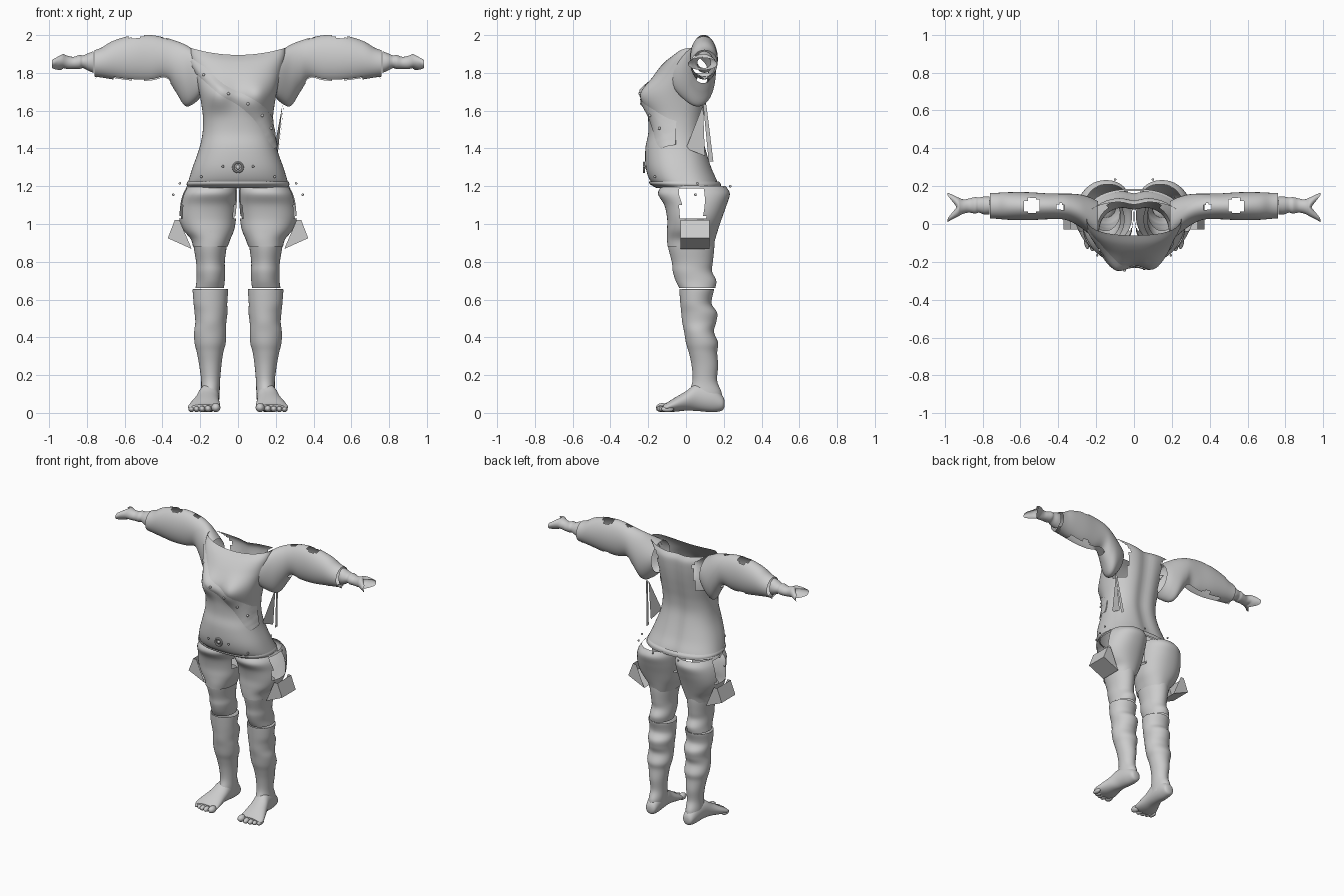
import bpy, bmesh, math
from mathutils import Vector

if "Cube" in bpy.data.objects:
    bpy.data.objects.remove(bpy.data.objects["Cube"])

GREY = bpy.data.materials.new("plain_grey")
GREY.diffuse_color = (0.6, 0.6, 0.6, 1)
GREY.use_nodes = True
GREY.node_tree.nodes["Principled BSDF"].inputs["Base Color"].default_value = GREY.diffuse_color


def finish(name, bm, angle=50):
    bmesh.ops.recalc_face_normals(bm, faces=bm.faces)
    me = bpy.data.meshes.new(name)
    bm.to_mesh(me)
    bm.free()
    me.materials.append(GREY)
    ob = bpy.data.objects.new(name, me)
    bpy.context.collection.objects.link(ob)
    bpy.ops.object.select_all(action='DESELECT')
    ob.select_set(True)
    bpy.context.view_layer.objects.active = ob
    bpy.ops.object.shade_smooth_by_angle(angle=math.radians(angle))
    return ob


def spline(rows, steps=5):
    """Catmull-Rom through rows of numbers."""
    out = []
    for i in range(len(rows) - 1):
        p = [rows[max(0, min(len(rows) - 1, i + k))] for k in (-1, 0, 1, 2)]
        for s in range(steps):
            t = s / steps
            out.append([0.5 * (2*b + (c-a)*t + (2*a-5*b+4*c-d)*t*t + (3*b-a-3*c+d)*t**3)
                        for a, b, c, d in zip(*p)])
    return out + [list(rows[-1])]


def ellipse_point(row, axis, ang, power):
    """Row is position, then low and high limits across both other axes."""
    t, u0, u1, v0, v1 = row
    c, s = math.cos(ang), math.sin(ang)
    u = (u0+u1)/2 + (u1-u0)/2 * math.copysign(abs(c)**power, c)
    v = (v0+v1)/2 + (v1-v0)/2 * math.copysign(abs(s)**power, s)
    return Vector({'x': (t, u, v), 'y': (u, t, v), 'z': (u, v, t)}[axis])


def loft(name, rows, axis, side=1, n=40, power=1.0, cap=False, cut=None, warp=None):
    bm = bmesh.new()
    rings = []
    for row in spline(rows):
        ring = []
        for k in range(n):
            p = ellipse_point(row, axis, 2*math.pi*k/n, power)
            if warp:
                p = warp(p)
            p.x *= side
            ring.append(bm.verts.new(p))
        rings.append(ring)
    for a, b in zip(rings, rings[1:]):
        for k in range(n):
            j = (k+1) % n
            bm.faces.new((a[k], a[j], b[j], b[k]))
    if cap:
        bm.faces.new(rings[0])
        bm.faces.new(rings[-1])
    if cut:
        gone = [f for f in bm.faces
                if cut(Vector((abs((c := f.calc_center_median()).x), c.y, c.z)))]
        bmesh.ops.delete(bm, geom=gone, context='FACES')
    return finish(name, bm)


def ball(name, co, size, seg=16):
    bm = bmesh.new()
    bmesh.ops.create_uvsphere(bm, u_segments=seg, v_segments=seg//2, radius=1)
    for v in bm.verts:
        v.co = Vector((v.co.x*size[0], v.co.y*size[1], v.co.z*size[2])) + Vector(co)
    return finish(name, bm)


def sheet(name, polys, angle=30):
    bm = bmesh.new()
    for poly in polys:
        bm.faces.new([bm.verts.new(p) for p in poly])
    bmesh.ops.remove_doubles(bm, verts=bm.verts, dist=0.0005)
    return finish(name, bm, angle)


# Torso shell, open at neck, armholes and hem
TORSO = [(z, -r, r, f, b) for z, r, f, b in (
    (1.195, .272, -.15, .18), (1.23, .262, -.19, .17), (1.30, .24, -.213, .14),
    (1.40, .205, -.215, .11), (1.48, .188, -.20, .095), (1.56, .185, -.20, .10),
    (1.64, .195, -.205, .115), (1.72, .21, -.20, .13), (1.80, .23, -.16, .14),
    (1.86, .25, -.11, .14), (1.895, .25, -.06, .12))]


def bust(p):
    if p.y < 0:
        for c in (-.105, .105):
            p.y -= .05 * math.exp(-((p.x-c)/.075)**2 - ((p.z-1.68)/.075)**2)
    else:
        p.y -= .018 * math.exp(-(p.x/.05)**2)      # spine groove
    if p.z > 1.8:
        p.z += .25*(p.z-1.8)*(abs(p.x)/.2)**2      # neckline dips in the middle
    return p


loft("torso", TORSO, 'z', n=72, power=.85, warp=bust,
     cut=lambda c: c.x > .14 and ((c.y-.05)/.085)**2 + ((c.z-1.79)/.14)**2 < 1)

# Rolled hem under the torso
loft("hem", [(1.225, -.267, .267, -.195, .175), (1.21, -.272, .272, -.19, .185),
             (1.19, -.262, .262, -.155, .185)], 'z', n=60, power=.85)


# Diagonal sash that follows the torso surface
def on_torso(x, z, back, off):
    rows = spline(TORSO, 12)
    row = min(rows, key=lambda r: abs(r[0]-z))
    c = max(-1, min(1, x/row[2]))
    ang = math.acos(math.copysign(abs(c)**(1/.85), c)) * (1 if back else -1)
    p = bust(ellipse_point(row, 'z', ang, .85))
    out = Vector((p.x, p.y+.04, 0)).normalized()
    p.z = z
    return p + out*off


path = spline([(-.24, 1.86, .035), (-.17, 1.79, .03), (-.08, 1.71, .03), (.02, 1.655, .035),
               (.10, 1.595, .045), (.15, 1.53, .05), (.185, 1.46, .04), (.197, 1.41, .015)], 6)
bm = bmesh.new()
grid = [[bm.verts.new(on_torso(x+.5*w*k, z+.8*w*k, False, .012-.008*k*k))
         for k in (-1, -.5, 0, .5, 1)] for x, z, w in path]
for a, b in zip(grid, grid[1:]):
    for k in range(4):
        bm.faces.new((a[k], a[k+1], b[k+1], b[k]))
finish("sash", bm)
for i in (6, 14, 20, 26, 32):
    ball("sash_stud", on_torso(path[i][0], path[i][1], False, .014), (.008,)*3, 10)

# Loose strap and gusset beside the right waist
sheet("waist_gusset", [((.235, .09, 1.63), (.192, 0, 1.40), (.21, .10, 1.36))])
sheet("waist_strap", [((.242, .09, 1.64), (.242, .108, 1.63), (.212, .145, 1.33), (.212, .12, 1.33))])

# Waist buckle and studs
bpy.ops.mesh.primitive_torus_add(location=(0, -.222, 1.3), rotation=(math.pi/2, 0, 0),
                                 major_radius=.025, minor_radius=.006,
                                 major_segments=24, minor_segments=8)
buckle = bpy.context.object
buckle.name = "buckle"
buckle.data.materials.append(GREY)
ball("buckle_centre", (0, -.22, 1.3), (.012, .008, .012))


# Sleeve: holes above and below the upper arm, torn cuff
def sleeve_cut(c):
    big = ((c.x-.54)/.045)**2 + ((c.y-.095)/.042)**2 < 1
    small = ((c.x-.385)/.02)**2 + ((c.y-.09)/.018)**2 < 1
    slit = c.z < 1.83 and .36 < c.x < .66 and abs(c.y-.09) < .03
    return big or small or slit


def frayed_end(p):
    if p.x > .92:
        p.x -= .045*(p.x-.92)/.06 * (1-min(1, abs(p.y-.09)/.06))
    return p


for s in (-1, 1):
    loft("sleeve", [(.19, -.09, .12, 1.68, 1.895), (.23, -.06, .14, 1.64, 1.92),
                    (.28, -.02, .155, 1.625, 1.95), (.33, .01, .16, 1.70, 1.97),
                    (.38, .025, .16, 1.765, 1.985), (.46, .025, .162, 1.75, 2.0),
                    (.56, .02, .168, 1.75, 1.998), (.66, .022, .168, 1.765, 1.97),
                    (.72, .027, .165, 1.775, 1.935), (.76, .03, .165, 1.78, 1.92)],
         'x', s, n=48, cut=sleeve_cut, warp=None)
    # Torn flap hanging at the cuff
    sheet("cuff_flap", [((s*.74, .05, 1.80), (s*.745, .14, 1.80), (s*.755, .10, 1.765)),
                        ((s*.74, .05, 1.80), (s*.745, .14, 1.80), (s*.77, .12, 1.80))])
    # Wrapped forearm with split end
    loft("wrist_wrap", [(.765, .05, .145, 1.80, 1.915), (.79, .05, .145, 1.81, 1.905),
                        (.82, .06, .14, 1.825, 1.893), (.84, .055, .142, 1.82, 1.895),
                        (.87, .06, .135, 1.82, 1.885), (.90, .055, .13, 1.82, 1.89),
                        (.93, .04, .14, 1.825, 1.90), (.96, .025, .155, 1.82, 1.895),
                        (.985, .01, .165, 1.815, 1.88)], 'x', s, n=32, warp=frayed_end)
    # Puffed hip shell, open through the side
    loft("hip", [(1.20, .005, .27, -.13, .21), (1.16, .0, .295, -.148, .232),
                 (1.10, .003, .31, -.115, .215), (1.03, .01, .312, -.10, .19),
                 (.97, .02, .29, -.10, .17), (.92, .04, .25, -.10, .155),
                 (.88, .055, .238, -.098, .145)], 'z', s, n=48, power=.9,
         cut=lambda c: -.03 < c.y < .10 and 1.03 < c.z < 1.185)
    # Thigh
    loft("thigh", [(.96, .05, .245, -.10, .15), (.88, .06, .235, -.095, .15),
                   (.80, .07, .222, -.075, .142), (.75, .068, .22, -.07, .138),
                   (.70, .07, .22, -.055, .16), (.66, .075, .225, -.035, .155)], 'z', s)
    # Stocking with folds and ankle
    loft("lower_leg", [(.655, .053, .238, -.035, .147), (.645, .052, .24, -.035, .147),
                       (.58, .057, .235, -.03, .135), (.53, .056, .23, -.025, .165),
                       (.48, .062, .226, -.02, .16), (.43, .063, .232, -.01, .148),
                       (.37, .065, .23, .0, .17), (.32, .078, .218, .015, .165),
                       (.25, .088, .205, .03, .17), (.17, .095, .195, .035, .165),
                       (.11, .097, .197, .015, .188), (.06, .10, .20, .0, .19)], 'z', s)
    # Foot and toes
    loft("foot", [(.203, .13, .17, .03, .07), (.19, .11, .185, .012, .095),
                  (.14, .102, .198, .004, .14), (.06, .10, .21, .01, .155),
                  (0, .10, .23, .012, .115), (-.06, .095, .255, .006, .08),
                  (-.10, .095, .265, .006, .055), (-.12, .105, .25, .012, .045)],
         'y', s, n=32, cap=True)
    for k, (x, y, r) in enumerate(((.117, -.125, .024), (.158, -.125, .018), (.19, -.12, .017),
                                   (.219, -.11, .016), (.246, -.098, .016))):
        ball("toe", (s*x, y, r+.004), (r, .034, r))
    # Flared side pocket, open at the top
    a, b, c, d = ((.31, 1.02), (.335, 1.02), (.372, .925), (.245, .868))
    f, k = -.03, .125
    v = lambda p, y: (s*p[0], y, p[1])
    sheet("side_pocket", [(v(a, f), v(b, f), v(c, f), v(d, f)), (v(a, k), v(b, k), v(c, k), v(d, k)),
                          (v(b, f), v(c, f), v(c, k), v(b, k)), (v(c, f), v(d, f), v(d, k), v(c, k))])
    # Loose studs around the hips
    for p in ((.308, .06, 1.215), (.342, .05, 1.155), (.195, -.165, 1.25), (.08, -.222, 1.305),
              (.10, .235, 1.20), (.20, .195, 1.19)):
        ball("hip_stud", (s*p[0], p[1], p[2]), (.007,)*3, 10)
